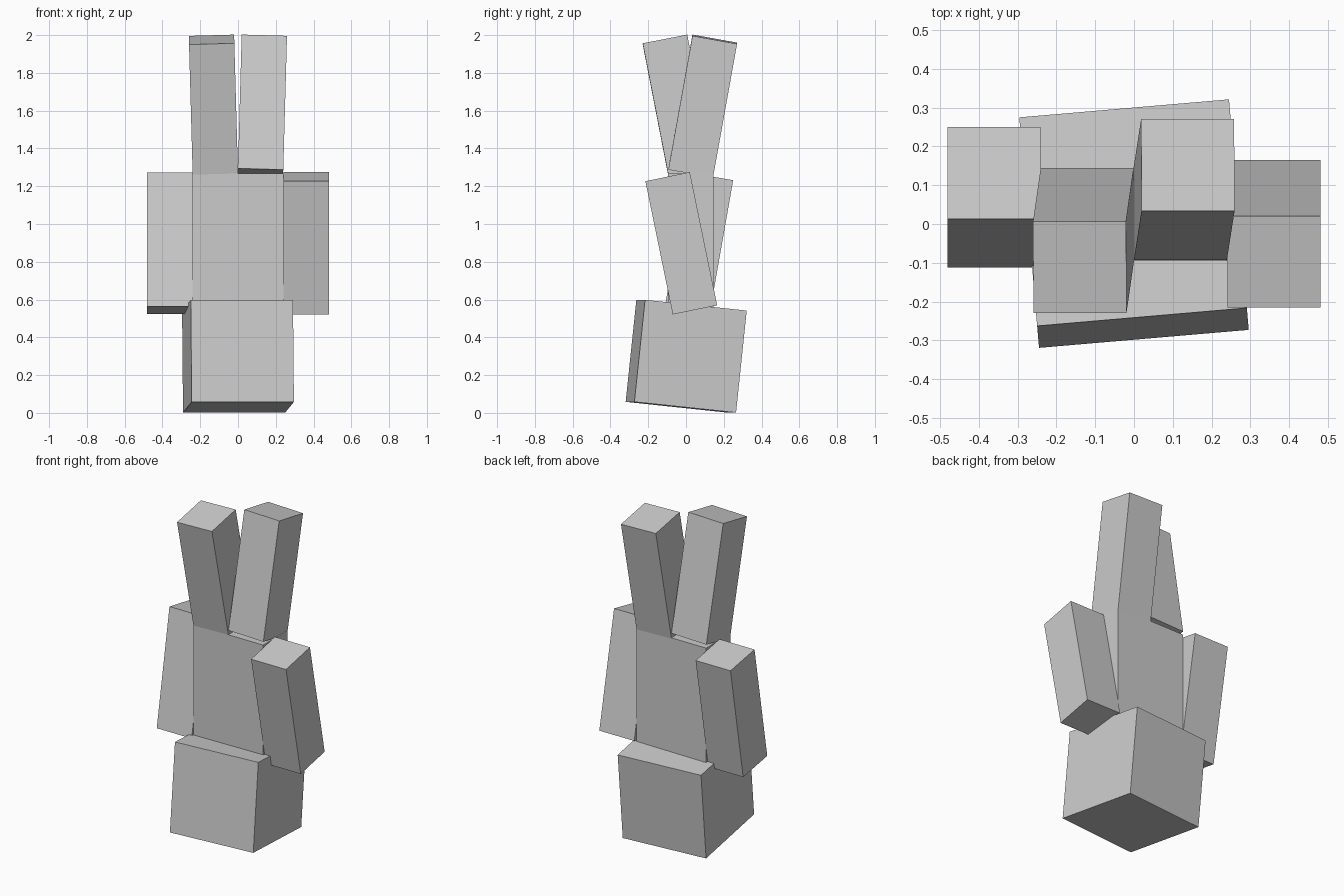
import bpy
from math import radians

if "Cube" in bpy.data.objects:
    bpy.data.objects.remove(bpy.data.objects["Cube"])


def block(name, size, centre, tilt=(0, 0, 0)):
    """Box of a given size, turned about its centre (degrees)."""
    bpy.ops.mesh.primitive_cube_add(size=1, location=centre,
                                    rotation=[radians(a) for a in tilt])
    ob = bpy.context.object
    ob.name = name
    ob.scale = size
    bpy.ops.object.transform_apply(location=False, rotation=False, scale=True)
    return ob


LIMB = (0.24, 0.24, 0.72)

# Figure stands upside down: head at the bottom, legs in the air
block("head", (0.543, 0.543, 0.543), (0, 0.001, 0.30), (-6, 0, 4.9))
block("torso", (0.48, 0.24, 0.72), (0, 0.025, 0.908))

# Arms swing in opposite directions
block("arm_right", LIMB, (0.361, -0.025, 0.898), (11.6, 0, 0))
block("arm_left", LIMB, (-0.361, 0.069, 0.898), (-10, 0, 0))

# Legs swing in opposite directions and splay slightly outwards
block("leg_right", LIMB, (0.129, 0.0885, 1.624), (-10.2, 1.6, 0))
block("leg_left", LIMB, (-0.13, -0.0425, 1.623), (11, -1.6, 0))
